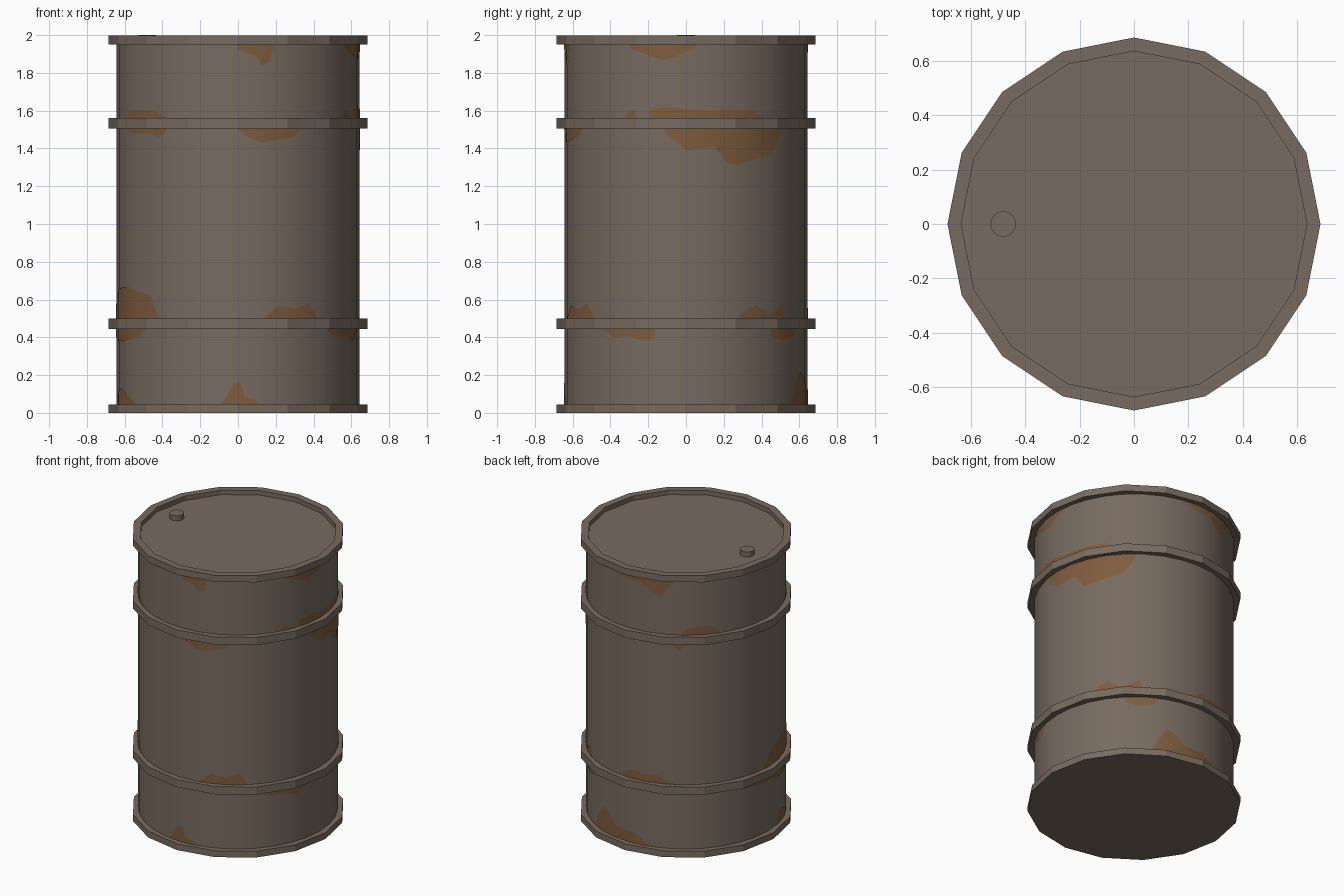
import bpy, bmesh, math
from mathutils import Vector

if "Cube" in bpy.data.objects:
    bpy.data.objects.remove(bpy.data.objects["Cube"])

R, SEG = 0.642, 32          # drum wall radius and sides


def material(name, rgb):
    m = bpy.data.materials.new(name)
    m.diffuse_color = (*rgb, 1)
    m.use_nodes = True
    m.node_tree.nodes["Principled BSDF"].inputs["Base Color"].default_value = m.diffuse_color
    return m


STEEL = material("grey brown steel", (0.187, 0.147, 0.116))
RUST = material("orange rust", (0.209, 0.107, 0.047))


def finish(bm, name, mat, smooth=False):
    for f in bm.faces:
        f.smooth = smooth
    me = bpy.data.meshes.new(name)
    bm.to_mesh(me)
    bm.free()
    me.materials.append(mat)
    ob = bpy.data.objects.new(name, me)
    bpy.context.collection.objects.link(ob)
    return ob


def revolve(name, profile, sides, centre=(0, 0), smooth=False):
    """Spin a bottom-to-top (radius, height) profile about a vertical axis."""
    bm = bmesh.new()
    rows = []
    for r, z in profile:
        rows.append([bm.verts.new((centre[0] + r * math.cos(2 * math.pi * i / sides),
                                   centre[1] + r * math.sin(2 * math.pi * i / sides), z))
                     for i in range(sides)])
    for a, b in zip(rows, rows[1:]):
        for i in range(sides):
            j = (i + 1) % sides
            bm.faces.new((a[i], a[j], b[j], b[i]))
    bmesh.ops.remove_doubles(bm, verts=bm.verts, dist=1e-5)
    return finish(bm, name, STEEL, smooth)


# smooth drum wall
revolve("drum_wall", [(R, 0.02), (R, 1.96)], SEG, smooth=True)

# 16-sided hoops; the lowest one closes the bottom, the top one is the rim
revolve("bottom_hoop", [(0, 0), (0.685, 0), (0.685, 0.045), (0.62, 0.045)], 16)
for label, z0, z1 in (("lower", 0.445, 0.5), ("upper", 1.505, 1.56)):
    revolve(label + "_hoop", [(0.62, z0), (0.685, z0), (0.685, z1), (0.62, z1)], 16)
revolve("top_rim", [(0.62, 1.95), (0.685, 1.95), (0.685, 1.997), (0.635, 1.997), (0.635, 1.965)], 16)

# recessed lid and filler cap
revolve("lid", [(0.635, 1.965), (0, 1.965)], 16)
revolve("filler_cap", [(0.047, 1.965), (0.047, 2.0), (0, 2.0)], 16, centre=(-0.48, 0))


def rust_patch(name, base, outline):
    """Thin patch growing from a hoop edge; outline is (degrees round from front, height)."""
    pts = [(outline[0][0], base)] + outline + [(outline[-1][0], base)]
    bm = bmesh.new()
    bm.faces.new([bm.verts.new((a, z, 0)) for a, z in pts])
    bmesh.ops.triangulate(bm, faces=bm.faces[:])
    step = 360 / SEG
    for k in range(-SEG, SEG + 1):      # cut where the wall facets meet
        bmesh.ops.bisect_plane(bm, geom=bm.verts[:] + bm.edges[:] + bm.faces[:],
                               plane_co=(k * step, 0, 0), plane_no=(1, 0, 0), dist=1e-4)
    for v in bm.verts:                  # wrap onto the facets
        a = math.radians(v.co.x)
        off = math.radians((v.co.x % step) - step / 2)
        r = (R + 0.003) * math.cos(math.radians(step / 2)) / math.cos(off)
        v.co = Vector((r * math.sin(a), -r * math.cos(a), v.co.y))
    bm.normal_update()
    for f in bm.faces:
        c = f.calc_center_median()
        if f.normal.x * c.x + f.normal.y * c.y < 0:
            f.normal_flip()
    finish(bm, name, RUST, smooth=True)


# rust under the top rim
under_rim = [
    [(0, 1.93), (2, 1.91), (6, 1.9), (9, 1.885), (11.5, 1.84), (15, 1.86), (16.5, 1.92), (17.3, 1.94)],
    [(62, 1.94), (64, 1.92), (72, 1.91), (79, 1.87), (86, 1.89), (95, 1.94)],
    [(173, 1.93), (178, 1.91), (188, 1.9), (194, 1.86), (200, 1.82), (205, 1.89), (209, 1.94)],
]
# rust above and below the upper hoop
over_upper = [
    [(-66, 1.57), (-63, 1.6), (-44, 1.6), (-40, 1.58), (-36, 1.565)],
    [(60, 1.57), (62, 1.6), (65, 1.6), (66, 1.57)],
    [(73, 1.57), (72, 1.6), (79, 1.62), (99, 1.6), (123, 1.6), (129, 1.565)],
    [(212, 1.57), (216, 1.61), (227, 1.62), (232, 1.6), (235, 1.565)],
]
under_upper = [
    [(-65, 1.49), (-59, 1.48), (-47, 1.48), (-41, 1.46), (-37.5, 1.48), (-36, 1.5)],
    [(0, 1.5), (5, 1.46), (11, 1.43), (14.5, 1.46), (27, 1.46), (31, 1.5)],
    [(80, 1.48), (90, 1.39), (99, 1.43), (103.5, 1.41), (110, 1.32), (115, 1.315),
     (134.5, 1.37), (137, 1.46), (141, 1.48)],
    [(207, 1.49), (211, 1.45), (215, 1.49)],
]
# rust above and below the lower hoop
over_lower = [
    [(-94, 0.52), (-88, 0.6), (-76, 0.66), (-65, 0.67), (-46, 0.62), (-41, 0.51)],
    [(13, 0.51), (15.5, 0.53), (19, 0.57), (28, 0.55), (35.5, 0.58), (40, 0.52)],
    [(116, 0.51), (120, 0.55), (125.5, 0.57), (133.5, 0.52), (136, 0.53), (143, 0.57), (145, 0.51)],
    [(176, 0.52), (181, 0.56), (190, 0.55), (198, 0.56), (206, 0.51)],
]
under_lower = [
    [(-116, 0.44), (-105, 0.41), (-90, 0.4), (-80, 0.38), (-70, 0.38), (-63, 0.41), (-54, 0.4), (-50, 0.44)],
    [(47, 0.44), (54, 0.4), (62, 0.41), (69, 0.38), (74, 0.39), (75.5, 0.44)],
    [(133, 0.44), (136, 0.4), (143, 0.38), (151, 0.4), (155, 0.44)],
]
# rust above the bottom hoop
over_bottom = [
    [(-80, 0.1), (-76, 0.13), (-70, 0.12), (-59, 0.06)],
    [(-7.5, 0.06), (-4.5, 0.1), (-2.5, 0.15), (1, 0.16), (3, 0.09), (8, 0.07), (10, 0.05)],
    [(151, 0.07), (155, 0.16), (160, 0.22), (164, 0.2), (170, 0.13), (184, 0.12), (193, 0.06)],
]
for label, base, patches in (("under_rim", 1.952, under_rim), ("over_upper", 1.558, over_upper),
                             ("under_upper", 1.507, under_upper), ("over_lower", 0.498, over_lower),
                             ("under_lower", 0.447, under_lower), ("over_bottom", 0.043, over_bottom)):
    for n, outline in enumerate(patches):
        rust_patch(f"rust_{label}_{n + 1}", base, outline)
